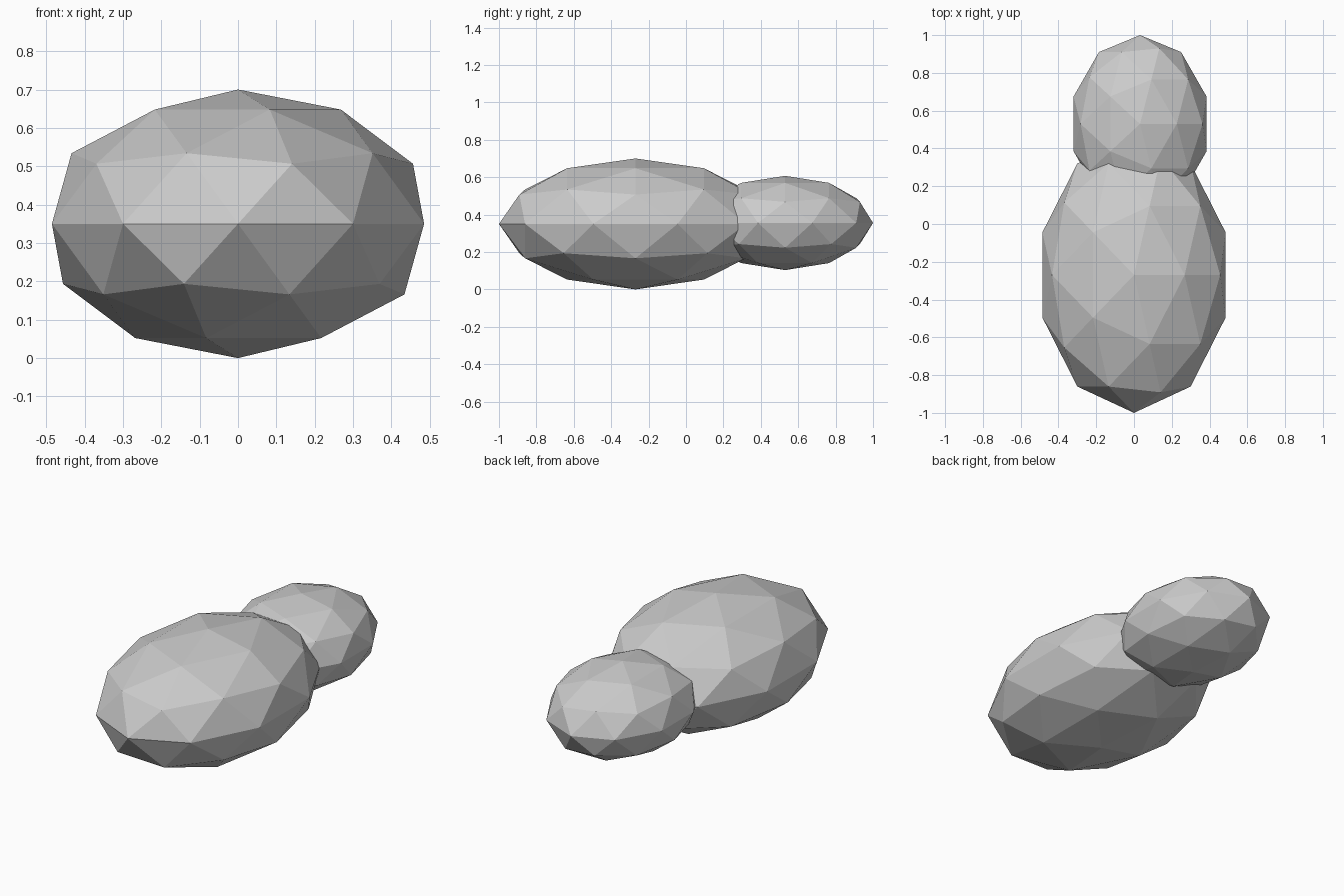
import bpy

if "Cube" in bpy.data.objects:
    bpy.data.objects.remove(bpy.data.objects["Cube"])


def ellipsoid(name, center, radii):
    """Flat-faceted 80-sided ellipsoid."""
    bpy.ops.mesh.primitive_ico_sphere_add(subdivisions=2, radius=1, location=center)
    obj = bpy.context.object
    obj.name = name
    obj.scale = radii
    bpy.ops.object.transform_apply(location=False, rotation=False, scale=True)
    bpy.ops.object.shade_flat()
    return obj


# large front lobe resting on the ground
ellipsoid("large_lobe", (0, -0.27, 0.35), (0.51, 0.73, 0.35))

# smaller back lobe, slightly off centre and overlapping the large one
ellipsoid("small_lobe", (0.032, 0.53, 0.355), (0.37, 0.47, 0.252))
